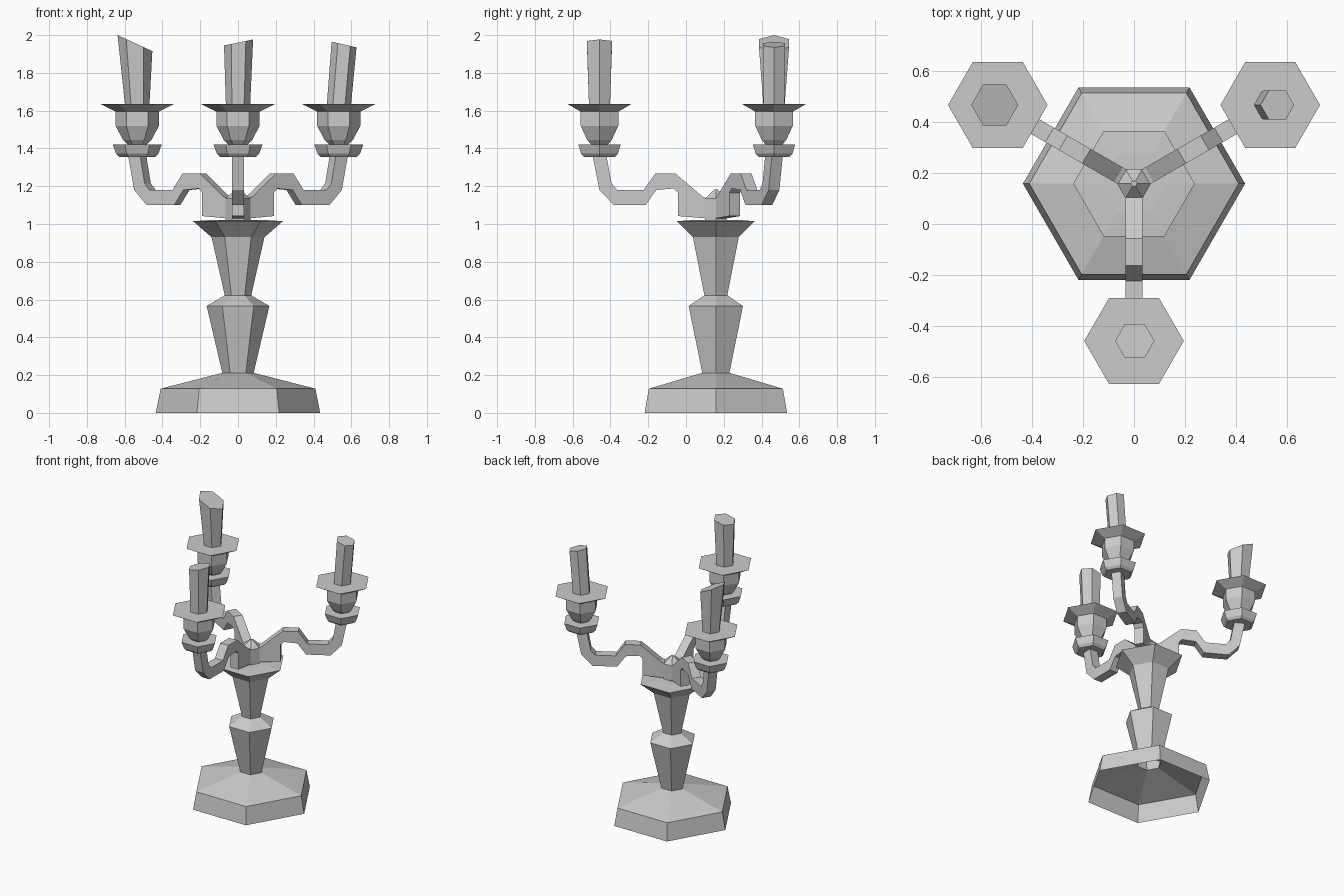
import bpy, bmesh
from math import cos, sin, pi, radians
from mathutils import Vector

if "Cube" in bpy.data.objects:
    bpy.data.objects.remove(bpy.data.objects["Cube"])

AXIS = Vector((0, 0.158, 0))   # centre line of the stem
ARM_REACH = 0.616


def finish(name, bm):
    bmesh.ops.recalc_face_normals(bm, faces=bm.faces)
    mesh = bpy.data.meshes.new(name)
    bm.to_mesh(mesh)
    bm.free()
    obj = bpy.data.objects.new(name, mesh)
    bpy.context.collection.objects.link(obj)
    return obj


def hex_lathe(name, centre, profile, cap_bottom=True):
    """Six-sided turned part from (radius, z) pairs, corners on the x axis."""
    bm = bmesh.new()
    rings = [[bm.verts.new((centre.x + r * cos(k * pi / 3),
                            centre.y + r * sin(k * pi / 3), z)) for k in range(6)]
             for r, z in profile]
    for a, b in zip(rings, rings[1:]):
        for k in range(6):
            n = (k + 1) % 6
            bm.faces.new((a[k], a[n], b[n], b[k]))
    if cap_bottom:
        bm.faces.new(rings[0][::-1])
    bm.faces.new(rings[-1])
    return finish(name, bm)


def flat_arm(name, direction, outline, width):
    """Side outline of (distance, z) points given a constant width."""
    bm = bmesh.new()
    side = Vector((-direction.y, direction.x, 0)) * width / 2
    face = bm.faces.new([bm.verts.new(AXIS + direction * d + Vector((0, 0, z)) - side)
                         for d, z in outline])
    ext = bmesh.ops.extrude_face_region(bm, geom=[face], use_keep_orig=True)
    verts = [g for g in ext["geom"] if isinstance(g, bmesh.types.BMVert)]
    bmesh.ops.translate(bm, verts=verts, vec=side * 2)
    bmesh.ops.triangulate(bm, faces=[f for f in bm.faces if len(f.verts) > 4])
    return finish(name, bm)


def candle(name, centre, shift, r_top, z_left, z_right):
    """Hexagonal candle, wider at a slanted top."""
    obj = hex_lathe(name, centre, [(0.064, 1.62), (r_top, 1.9)])
    for v in list(obj.data.vertices)[6:]:
        t = (v.co.x - centre.x + r_top) / (2 * r_top)
        v.co.z = z_left + (z_right - z_left) * t
        v.co.x += shift
    return obj


# Base and stem, open underneath
hex_lathe("base_and_stem", AXIS, [
    (0.435, 0), (0.41, 0.128), (0.083, 0.212), (0.166, 0.566), (0.07, 0.622),
    (0.14, 0.93), (0.238, 1.015), (0.13, 1.022)], cap_bottom=False)

# Central knob where the arms meet
hex_lathe("centre_knob", AXIS, [(0.066, 1.015), (0.066, 1.135), (0.012, 1.182)])

# Side outline of an arm: top edge outward, then bottom edge back
ARM = [(0.03, 1.13), (0.07, 1.145), (0.215, 1.268), (0.32, 1.268), (0.382, 1.18),
       (0.522, 1.18), (0.552, 1.215), (0.58, 1.365), (0.653, 1.365), (0.616, 1.18),
       (0.54, 1.10), (0.372, 1.10), (0.315, 1.18), (0.222, 1.188), (0.2, 1.165),
       (0.2, 1.042), (0.03, 1.028)]

# Arms with drip dish, cup and candle: (angle, candle shift, top radius, z left, z right)
SETS = {"front": (-90, 0.003, 0.077, 1.945, 1.977),
        "right": (30, 0.028, 0.066, 1.965, 1.935),
        "left": (150, -0.012, 0.092, 2.0, 1.915)}
for side, (angle, shift, r_top, zl, zr) in SETS.items():
    d = Vector((cos(radians(angle)), sin(radians(angle)), 0))
    c = AXIS + d * ARM_REACH
    flat_arm(side + "_arm", d, ARM, 0.066)
    hex_lathe(side + "_dish", c, [(0.095, 1.355), (0.112, 1.372), (0.13, 1.422)])
    hex_lathe(side + "_cup", c, [(0.05, 1.42), (0.075, 1.445), (0.115, 1.52),
                                 (0.115, 1.595), (0.195, 1.635)])
    candle(side + "_candle", c, shift, r_top, zl, zr)
